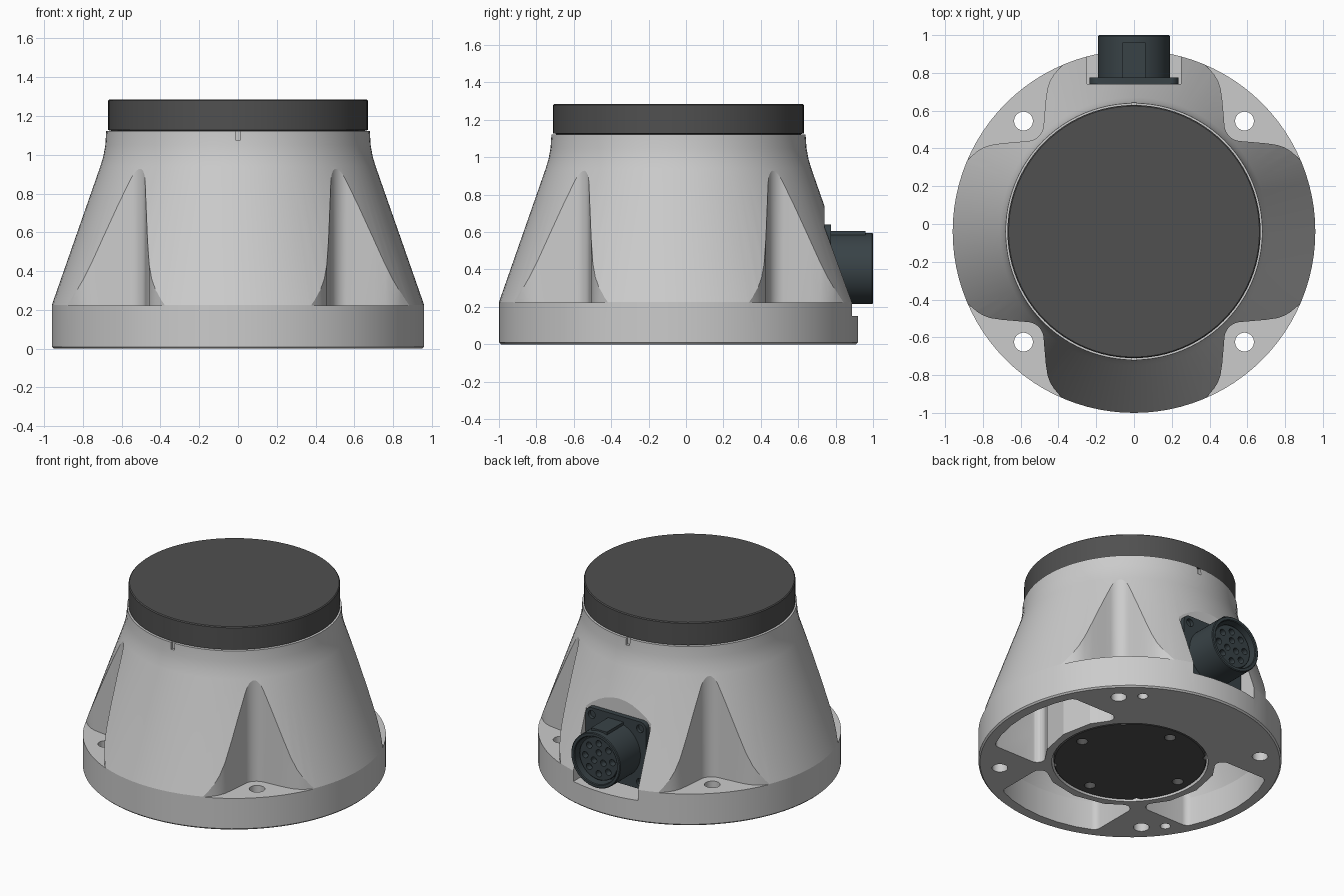
import bpy, bmesh, math
from mathutils import Vector

if "Cube" in bpy.data.objects:
    bpy.data.objects.remove(bpy.data.objects["Cube"])

CY = -0.04      # body axis in y
SEG = 96


def circle(r, z, n=SEG, cx=0, cy=0):
    return [(cx + r * math.cos(2 * math.pi * i / n), cy + r * math.sin(2 * math.pi * i / n), z) for i in range(n)]


def rect(x0, x1, y0, y1, r=0.0):
    return fillet([(x0, y0, r), (x1, y0, r), (x1, y1, r), (x0, y1, r)])


def fillet(pts, n=8):
    """Round the corners of a closed 2D polygon given as (x, y, radius)."""
    out = []
    for i, (x, y, r) in enumerate(pts):
        p = Vector((x, y))
        if r == 0:
            out.append((x, y))
            continue
        a = (Vector(pts[i - 1][:2]) - p).normalized()
        b = (Vector(pts[(i + 1) % len(pts)][:2]) - p).normalized()
        half = math.acos(max(-1, min(1, a.dot(b)))) / 2
        c = p + (a + b).normalized() * r / math.sin(half)
        v0 = p + a * r / math.tan(half) - c
        v1 = p + b * r / math.tan(half) - c
        t0 = math.atan2(v0.y, v0.x)
        dt = (math.atan2(v1.y, v1.x) - t0 + math.pi) % (2 * math.pi) - math.pi
        for k in range(n + 1):
            t = t0 + dt * k / n
            out.append((c.x + r * math.cos(t), c.y + r * math.sin(t)))
    return out


def loft(name, rings, loc=(0, CY, 0), rot=(0, 0, 0), mat=None):
    """Closed solid through a stack of equal-count rings."""
    n = len(rings[0])
    bm = bmesh.new()
    vs = [[bm.verts.new(p) for p in ring] for ring in rings]
    for a, b in zip(vs, vs[1:]):
        for i in range(n):
            j = (i + 1) % n
            bm.faces.new((a[i], a[j], b[j], b[i]))
    bm.faces.new(vs[0][::-1])
    bm.faces.new(vs[-1])
    bmesh.ops.recalc_face_normals(bm, faces=bm.faces)
    me = bpy.data.meshes.new(name)
    bm.to_mesh(me)
    bm.free()
    ob = bpy.data.objects.new(name, me)
    bpy.context.collection.objects.link(ob)
    ob.location, ob.rotation_euler = loc, rot
    if mat:
        me.materials.append(mat)
    return ob


def lathe(name, profile, n=SEG, **kw):
    return loft(name, [circle(r, z, n) for r, z in profile], **kw)


def prism(name, poly, z0, z1, **kw):
    return loft(name, [[(x, y, z) for x, y in poly] for z in (z0, z1)], **kw)


def drill(x, y, r, z0, z1, n=24, **kw):
    return loft("drill", [circle(r, z, n, x, y) for z in (z0, z1)], **kw)


def cut(ob, cutters):
    bpy.context.view_layer.update()
    bpy.context.view_layer.objects.active = ob
    for c in cutters:
        c.hide_render = True
        m = ob.modifiers.new("cut", 'BOOLEAN')
        m.operation, m.solver, m.object = 'DIFFERENCE', 'EXACT', c
        bpy.ops.object.modifier_apply(modifier=m.name)
        bpy.data.objects.remove(c)


def material(name, col):
    m = bpy.data.materials.new(name)
    m.diffuse_color = (*col, 1)
    m.use_nodes = True
    m.node_tree.nodes["Principled BSDF"].inputs["Base Color"].default_value = m.diffuse_color
    return m


dark = material("dark_grey", (0.08, 0.08, 0.08))
slate = material("slate", (0.04, 0.055, 0.062))

# Housing: flanged cone with a short neck
housing = lathe("housing", [(0.95, 0), (0.96, 0.01), (0.96, 0.225), (0.71, 0.94), (0.695, 0.99),
                            (0.684, 1.05), (0.68, 1.122)])

# Four bolt pockets, flared towards the rim
flare = [(0.36, 1.1), (0.36, 0.9), (0.395, 0.865), (0.425, 0.83), (0.445, 0.797),
         (0.458, 0.76), (0.467, 0.70), (0.475, 0.61)]
pocket = fillet([(x, y, 0) for x, y in flare] + [(0.485, 0.485, 0.09)]
                + [(y, x, 0) for x, y in flare[::-1]] + [(1.1, 1.1, 0)], 12)
cutters = []
for k in range(4):
    a = k * math.pi / 2
    cutters.append(prism("pocket", pocket, 0.222, 1.05, rot=(0, 0, a)))
    cutters.append(drill(0.585, 0.585, 0.05, -0.1, 0.3, rot=(0, 0, a)))


# Underside hollows on the left, right and front
def kidney(z, outer):
    w, inner, r = 0.39, 0.55, 0.05
    a, b = math.asin(w / inner), math.asin(w / outer)
    pts = []
    for i in range(7):
        t = -b + 2 * b * i / 6
        pts.append((outer * math.cos(t), outer * math.sin(t), r if i in (0, 6) else 0))
    for i in range(5):
        t = a - 2 * a * i / 4
        pts.append((inner * math.cos(t), inner * math.sin(t), r if i in (0, 4) else 0))
    return [(x, y, z) for x, y in fillet(pts, 6)]


for a in (0, math.pi, -math.pi / 2):
    cutters.append(loft("hollow", [kidney(-0.1, 0.885), kidney(0.2, 0.885), kidney(0.8, 0.68)], rot=(0, 0, a)))

# Bottom bore, locating holes, connector recess and neck marks
cutters.append(lathe("bore", [(0.495, -0.1), (0.495, 0.12)]))
for az in (55.6, 214.5):
    t = math.radians(az)
    cutters.append(drill(0.84 * math.cos(t), 0.84 * math.sin(t), 0.033, -0.1, 0.13))
cutters.append(prism("recess", rect(-0.25, 0.25, 0.74, 1.2), 0.15, 0.8, loc=(0, 0, 0)))
for s in (-1, 1):
    cutters.append(prism("mark", rect(-0.014, 0.014, s * 0.72 - 0.055, s * 0.72 + 0.055), 1.075, 1.2))
cut(housing, cutters)

# Cap and base plate
cap = lathe("cap", [(0.655, 1.10), (0.655, 1.125), (0.67, 1.127), (0.67, 1.279), (0.664, 1.285)], mat=dark)
base = lathe("base_plate", [(0.478, 0.005), (0.485, 0.012), (0.485, 0.13)], mat=dark)
cutters = []
for k in range(4):
    a = k * math.pi / 2
    d = a + math.pi / 4
    cutters.append(drill(0.395 * math.cos(a), 0.395 * math.sin(a), 0.036, -0.1, 0.06))
    cutters.append(drill(0.49 * math.cos(d), 0.49 * math.sin(d), 0.025, -0.1, 0.1))
cut(base, cutters)

# Connector on the back: flange, shell, key and pin insert (local z points to +y)
C = dict(loc=(0, 0, 0.405), rot=(-math.pi / 2, 0, 0))
flange = prism("connector_flange", rect(-0.235, 0.235, -0.235, 0.235, 0.045), 0.735, 0.775, mat=slate, **C)
cut(flange, [drill(x, y, 0.027, 0.75, 0.9, **C) for x in (-0.187, 0.187) for y in (-0.187, 0.187)])
shell = lathe("connector_shell", [(0.19, 0.76), (0.19, 0.995), (0.185, 1.0), (0.168, 1.0), (0.163, 0.995),
                                  (0.163, 0.90)], n=64, mat=slate, **C)
key = prism("connector_key", rect(-0.06, 0.06, -0.2, -0.17), 0.77, 0.96, mat=slate, **C)
insert = lathe("connector_insert", [(0.15, 0.89), (0.15, 0.96), (0.146, 0.964)], n=48, mat=slate, **C)
pins = [(0.105, 2 * math.pi * i / 8) for i in range(8)] + [(0.042, 2 * math.pi * i / 3 + 0.5) for i in range(3)]
cut(insert, [drill(r * math.cos(t), r * math.sin(t), 0.022, 0.92, 1.1, 16, **C) for r, t in pins])

# Smooth shading with crisp edges
bpy.ops.object.select_all(action='DESELECT')
for ob in (housing, cap, base, flange, shell, key, insert):
    ob.select_set(True)
bpy.context.view_layer.objects.active = housing
bpy.ops.object.shade_smooth_by_angle(angle=math.radians(18))
